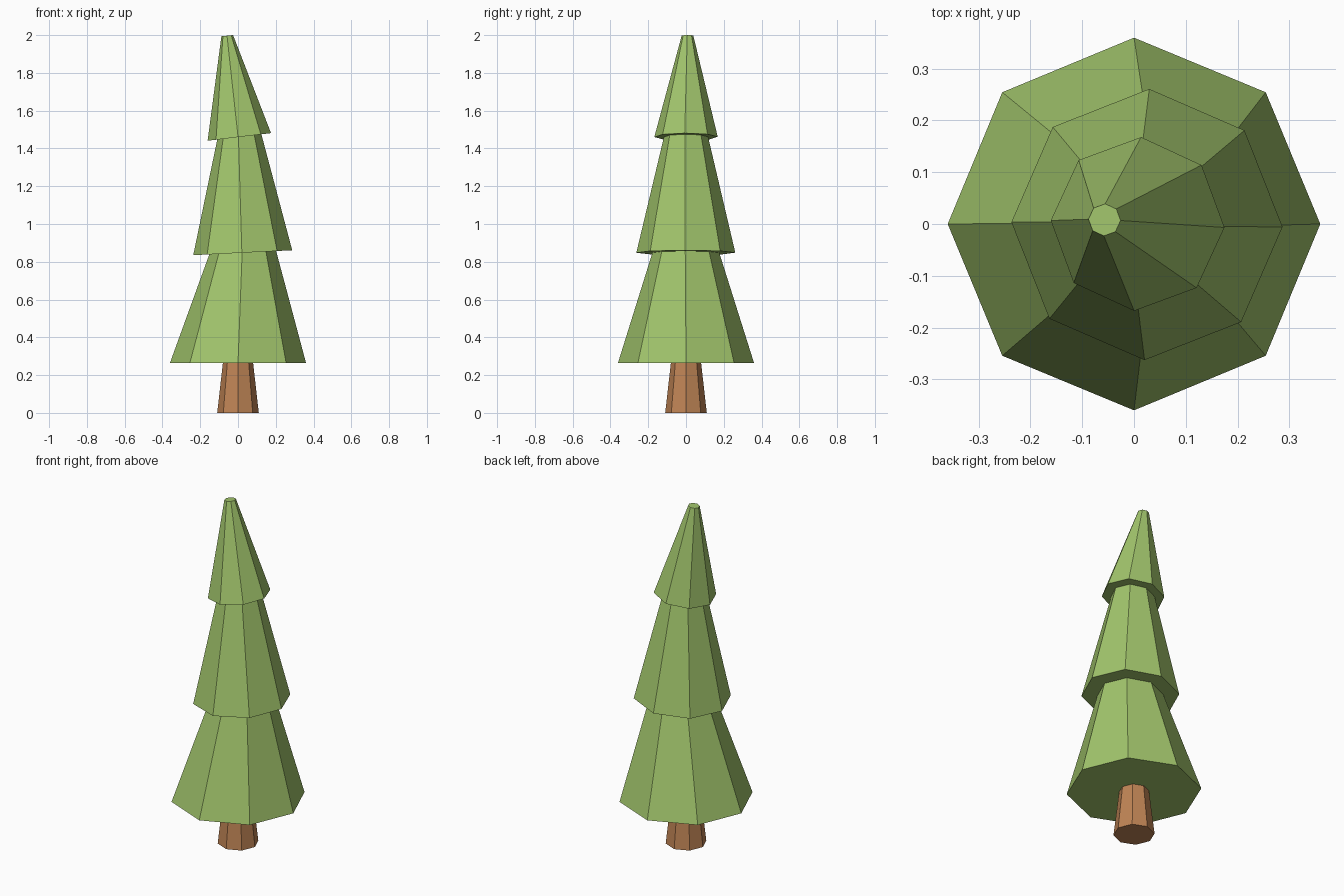
import bpy, bmesh
from math import cos, sin, radians, tau

if "Cube" in bpy.data.objects:
    bpy.data.objects.remove(bpy.data.objects["Cube"])

SIDES = 8


def material(name, color):
    m = bpy.data.materials.new(name)
    m.diffuse_color = color
    m.use_nodes = True
    m.node_tree.nodes["Principled BSDF"].inputs["Base Color"].default_value = m.diffuse_color
    return m


def loft(name, rings, mat):
    """Skin octagonal rings: (centre x, centre y, z, radius, twist degrees, z slope along x)."""
    bm = bmesh.new()
    loops = []
    for cx, cy, z, r, twist, slope in rings:
        loop = []
        for i in range(SIDES):
            a = tau * i / SIDES + radians(twist)
            loop.append(bm.verts.new((cx + r * cos(a), cy + r * sin(a), z + slope * r * cos(a))))
        loops.append(loop)
    for lo, hi in zip(loops, loops[1:]):
        for i in range(SIDES):
            j = (i + 1) % SIDES
            bm.faces.new((lo[i], lo[j], hi[j], hi[i]))
    bm.faces.new(loops[0][::-1])
    bm.faces.new(loops[-1])
    bmesh.ops.recalc_face_normals(bm, faces=bm.faces)
    me = bpy.data.meshes.new(name)
    bm.to_mesh(me)
    bm.free()
    me.materials.append(mat)
    ob = bpy.data.objects.new(name, me)
    bpy.context.collection.objects.link(ob)
    return ob


# Tapered trunk
loft("trunk", [(0, 0, 0, 0.11, 0, 0), (0, 0, 0.265, 0.08, 0, 0)],
     material("bark", (0.52, 0.23, 0.09, 1)))

# Three leaning tiers of foliage with tilted ledges
loft("foliage", [
    (0, 0, 0.265, 0.36, 0, 0),
    (0.025, -0.001, 0.848, 0.177, -1, 0.05),
    (0.025, -0.001, 0.848, 0.262, -1, 0.05),
    (0.007, 0, 1.461, 0.117, -2.3, 0.12),
    (0.007, 0, 1.461, 0.168, -2.3, 0.12),
    (-0.057, 0.008, 1.997, 0.031, -2.3, 0.1),
], material("needles", (0.36, 0.56, 0.15, 1)))
